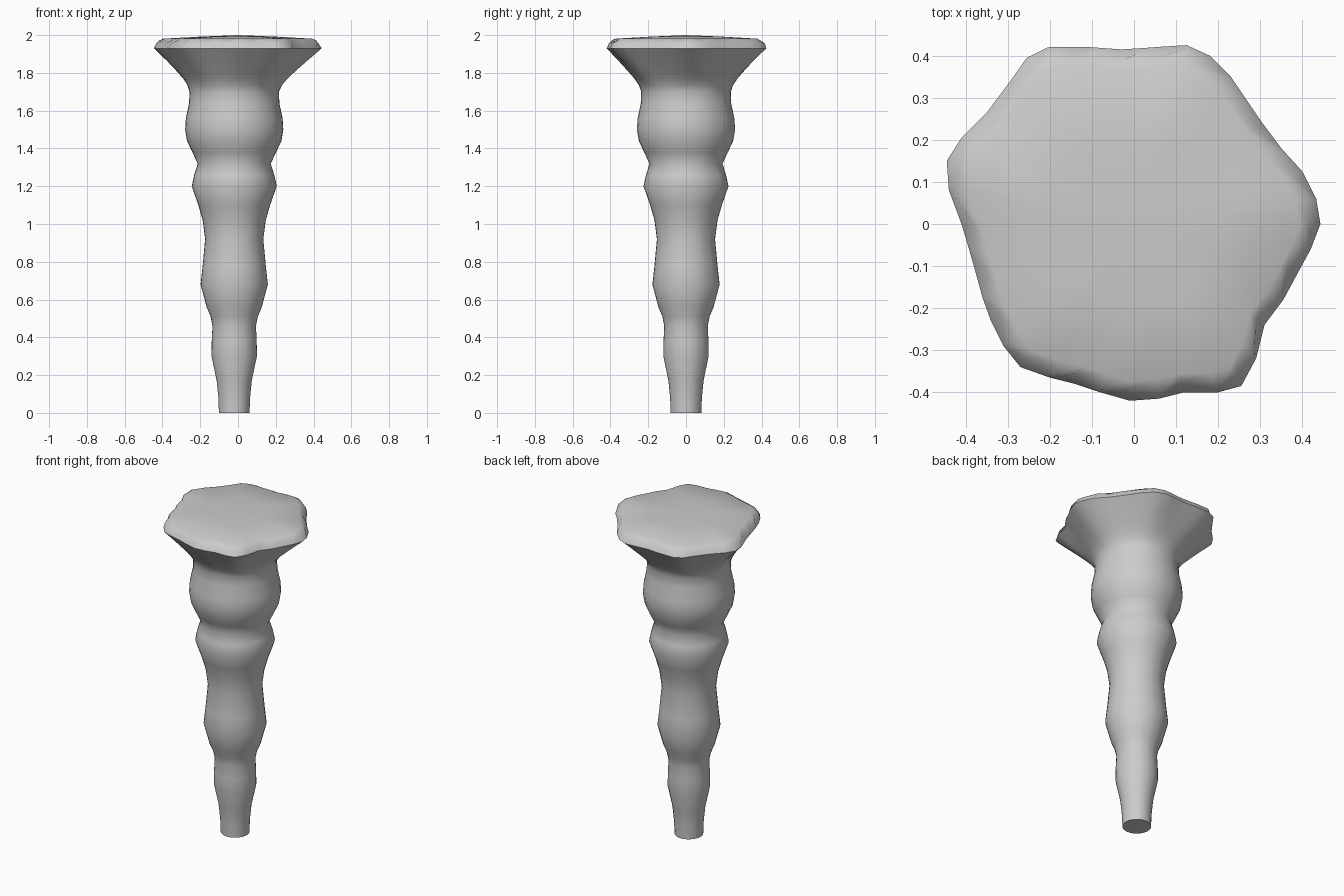
import bpy, bmesh, math
from mathutils import Vector

if "Cube" in bpy.data.objects:
    bpy.data.objects.remove(bpy.data.objects["Cube"])

# Stem profile: (height, radius)
stem = [(0, .081), (.08, .084), (.17, .093), (.3, .12), (.38, .119), (.46, .115),
        (.51, .125), (.56, .146), (.68, .178), (.78, .167), (.92, .154), (1.02, .167),
        (1.1, .19), (1.2, .225), (1.26, .212), (1.32, .193), (1.38, .222), (1.44, .25),
        (1.5, .26), (1.56, .256), (1.64, .239), (1.7, .237)]
axis = Vector((-.02, 0))

# Irregular outline of the flared rim, counter-clockwise
rim = [(.443, 0), (.433, .06), (.4, .125), (.35, .18), (.305, .24), (.23, .35),
       (.18, .4), (.125, .425), (.06, .421), (.02, .418), (-.03, .415), (-.1, .42),
       (-.15, .421), (-.205, .42), (-.255, .395), (-.29, .345), (-.35, .265),
       (-.41, .205), (-.445, .15), (-.44, .08), (-.41, 0), (-.392, -.06),
       (-.375, -.12), (-.36, -.175), (-.34, -.23), (-.31, -.29), (-.27, -.34),
       (-.2, -.365), (-.14, -.38), (-.08, -.4), (-.01, -.42), (.06, -.415),
       (.12, -.4), (.2, -.4), (.255, -.385), (.29, -.32), (.31, -.24),
       (.355, -.18), (.39, -.115), (.42, -.06)]
rim = [Vector(p) for p in rim]
n = len(rim)

bm = bmesh.new()
rings = []


def add_ring(points):
    rings.append([bm.verts.new(p) for p in points])


# Bulging stem
dirs = [(p - axis).normalized() for p in rim]
for z, r in stem:
    add_ring([(*(axis + d * r), z) for d in dirs])

# Flare blending from the round neck to the rim outline
for z, t in [(1.735, .07), (1.77, .2), (1.81, .39), (1.86, .64), (1.93, 1)]:
    add_ring([(*(axis + d * .237).lerp(p, t), z) for d, p in zip(dirs, rim)])

# Scalloped edge: alternate points stay out or are pinched in
add_ring([(*(p * (.985 if i % 2 else .935)), 1.955 if i % 2 else 1.972)
          for i, p in enumerate(rim)])
add_ring([(*(p * .89), 1.981) for p in rim])
add_ring([(*(p * .45), 1.992) for p in rim])

for a, b in zip(rings, rings[1:]):
    for i in range(n):
        j = (i + 1) % n
        bm.faces.new((a[i], a[j], b[j], b[i]))

# Slightly domed top and flat foot
centre = bm.verts.new((0, 0, 2))
for i in range(n):
    bm.faces.new((rings[-1][i], rings[-1][(i + 1) % n], centre))
bm.faces.new(rings[0][::-1])
bmesh.ops.recalc_face_normals(bm, faces=bm.faces)

mesh = bpy.data.meshes.new("flared_stem")
bm.to_mesh(mesh)
bm.free()
obj = bpy.data.objects.new("flared_stem", mesh)
bpy.context.collection.objects.link(obj)
bpy.context.view_layer.objects.active = obj
obj.select_set(True)
bpy.ops.object.shade_smooth_by_angle(angle=math.radians(50))
